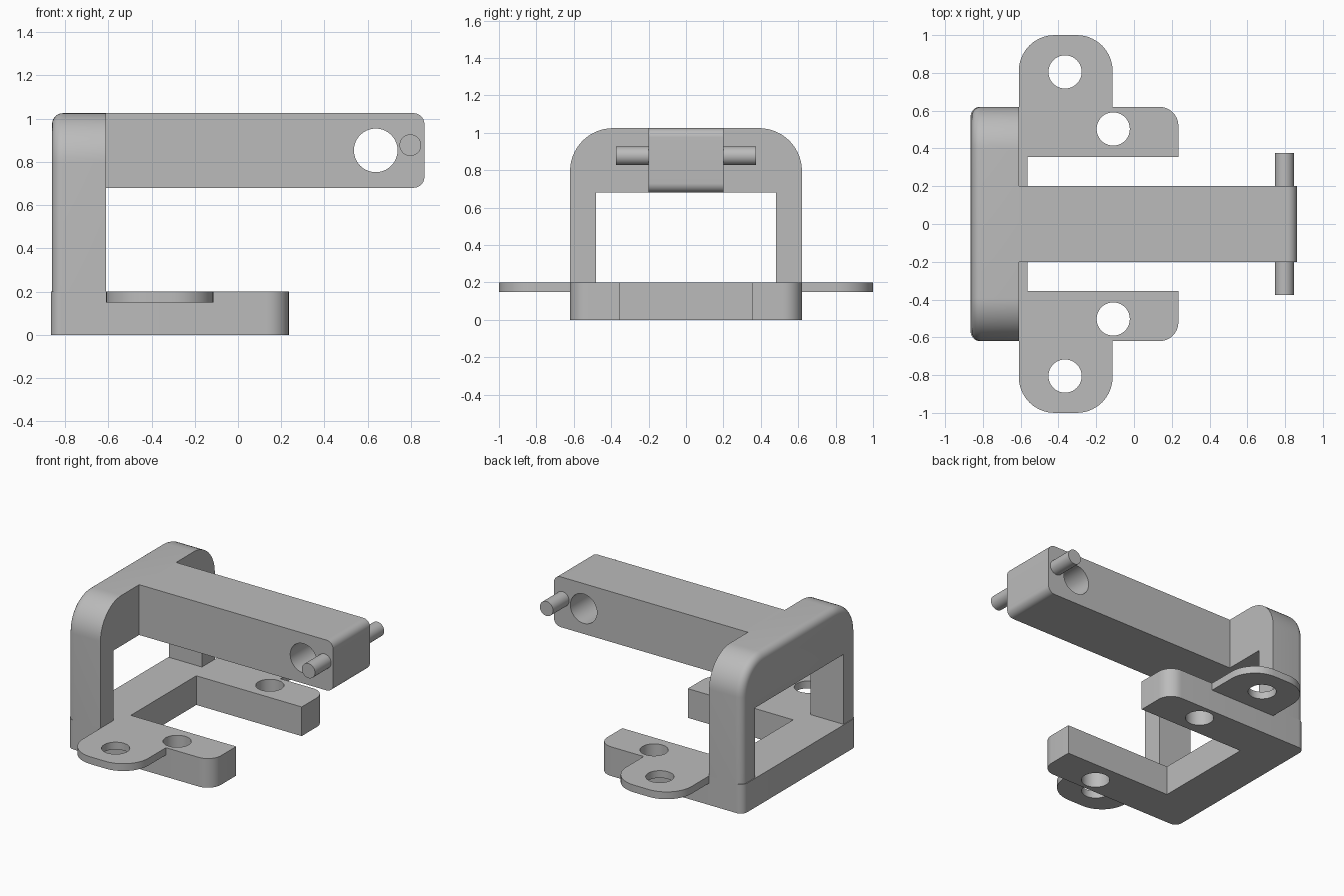
import bpy, bmesh, math
from mathutils import Vector

cube = bpy.data.objects.get("Cube")
if cube:
    bpy.data.objects.remove(cube, do_unlink=True)

grey = bpy.data.materials.new("plain grey")
grey.use_nodes = True
color = (0.5, 0.5, 0.5, 1)
grey.diffuse_color = color
grey.node_tree.nodes["Principled BSDF"].inputs["Base Color"].default_value = color

# Maps profile (u, v) and depth w onto world axes
PLACE = {"x": lambda u, v, w: (w, u, v),
         "y": lambda u, v, w: (u, w, v),
         "z": lambda u, v, w: (u, v, w)}


def rounded(corners, steps=10):
    """Outline from (u, v, radius) corners, with right-angle fillets."""
    pts = []
    for i, (u, v, r) in enumerate(corners):
        p = Vector((u, v))
        if not r:
            pts.append(p)
            continue
        a = (Vector(corners[i - 1][:2]) - p).normalized() * r
        b = (Vector(corners[(i + 1) % len(corners)][:2]) - p).normalized() * r
        for k in range(steps + 1):
            t = k / steps * math.pi / 2
            pts.append(p + a * (1 - math.sin(t)) + b * (1 - math.cos(t)))
    return pts


def circle(u, v, r, n=40):
    return [Vector((u + r * math.cos(k * math.tau / n), v + r * math.sin(k * math.tau / n)))
            for k in range(n)]


def prism(name, pts, axis, lo, hi, rim=None):
    """Extrude an outline along an axis; rim picks low-end edges to fillet."""
    bm = bmesh.new()
    ends = [[bm.verts.new(PLACE[axis](p.x, p.y, w)) for p in pts] for w in (lo, hi)]
    bm.faces.new(ends[0])
    bm.faces.new(ends[1][::-1])
    for i in range(len(pts)):
        bm.faces.new((ends[0][i - 1], ends[0][i], ends[1][i], ends[1][i - 1]))
    bmesh.ops.recalc_face_normals(bm, faces=bm.faces)
    if rim:
        low = set(ends[0])
        edges = [e for e in bm.edges if all(v in low and rim(v.co) for v in e.verts)]
        bmesh.ops.bevel(bm, geom=edges, offset=0.05, segments=6, profile=0.5, affect="EDGES")
    mesh = bpy.data.meshes.new(name)
    bm.to_mesh(mesh)
    bm.free()
    mesh.materials.append(grey)
    obj = bpy.data.objects.new(name, mesh)
    bpy.context.collection.objects.link(obj)
    return obj


def select(obj):
    bpy.ops.object.select_all(action="DESELECT")
    obj.select_set(True)
    bpy.context.view_layer.objects.active = obj


def drill(obj, u, v, r, axis):
    cutter = prism("hole_cutter", circle(u, v, r), axis, -2, 2)
    cutter.hide_render = True
    mod = obj.modifiers.new("hole", "BOOLEAN")
    mod.operation, mod.solver, mod.object = "DIFFERENCE", "EXACT", cutter
    select(obj)
    bpy.ops.object.modifier_apply(modifier=mod.name)
    bpy.data.objects.remove(cutter, do_unlink=True)


# Forked base plate
half = [(-0.565, 0.355, 0), (0.235, 0.355, 0), (0.235, 0.62, 0.1), (-0.865, 0.62, 0.05)]
base = prism("forked_base", rounded(half + [(u, -v, r) for u, v, r in half[::-1]]), "z", 0, 0.2)

# Upright arch, filleted around its rear outer rim
half = [(0.48, 0.68, 0), (0.48, 0.2, 0), (0.62, 0.2, 0), (0.62, 1.025, 0.23)]
arch = prism("upright_arch", rounded(half + [(-u, v, r) for u, v, r in half[::-1]], 14),
             "x", -0.86, -0.61, rim=lambda c: abs(c.y) > 0.5 or c.z > 0.7)

# Long arm with a cross hole, and the pin through its end
arm = prism("long_arm", rounded([(-0.61, 0.68, 0), (0.862, 0.68, 0.05),
                                 (0.862, 1.025, 0.05), (-0.61, 1.025, 0)]), "y", -0.2, 0.2)
drill(arm, 0.637, 0.853, 0.101, "y")
pin = prism("cross_pin", circle(0.797, 0.877, 0.05), "y", -0.375, 0.375)
parts = [base, arch, arm, pin]

# Mounting ears and screw holes on both sides
for side, s in (("left", 1), ("right", -1)):
    ear = prism(side + "_ear", rounded([(-0.61, s * 0.62, 0), (-0.61, s, 0.19),
                                        (-0.113, s, 0.19), (-0.113, s * 0.62, 0)]),
                "z", 0.15, 0.2)
    drill(ear, -0.365, s * 0.805, 0.088, "z")
    drill(base, -0.11, s * 0.503, 0.088, "z")
    parts.append(ear)

for part in parts:
    select(part)
    bpy.ops.object.shade_smooth_by_angle(angle=math.radians(30))
